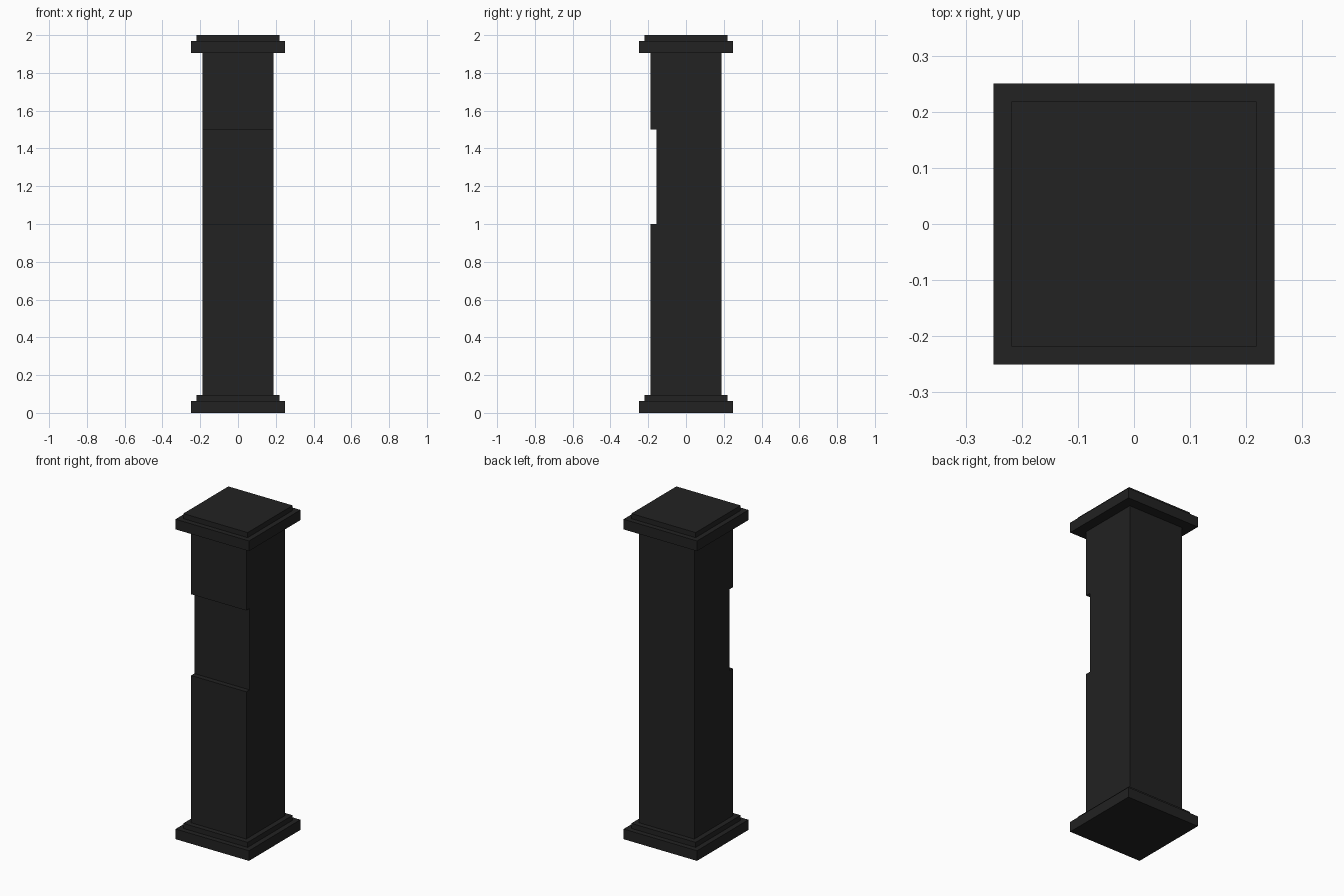
import bpy, bmesh

if "Cube" in bpy.data.objects:
    bpy.data.objects.remove(bpy.data.objects["Cube"])

charcoal = bpy.data.materials.new("charcoal")
charcoal.diffuse_color = (0.016, 0.016, 0.016, 1)
charcoal.use_nodes = True
charcoal.node_tree.nodes["Principled BSDF"].inputs["Base Color"].default_value = charcoal.diffuse_color


def extrude_profile(name, profile, half_width):
    """Extrude a (y, z) outline across x."""
    bm = bmesh.new()
    face = bm.faces.new([bm.verts.new((-half_width, y, z)) for y, z in profile])
    ext = bmesh.ops.extrude_face_region(bm, geom=[face])["geom"]
    bmesh.ops.translate(bm, vec=(2 * half_width, 0, 0),
                        verts=[g for g in ext if isinstance(g, bmesh.types.BMVert)])
    bmesh.ops.recalc_face_normals(bm, faces=bm.faces)
    mesh = bpy.data.meshes.new(name)
    bm.to_mesh(mesh)
    bm.free()
    mesh.materials.append(charcoal)
    obj = bpy.data.objects.new(name, mesh)
    bpy.context.collection.objects.link(obj)
    return obj


def slab(name, half, z0, z1):
    return extrude_profile(name, [(-half, z0), (half, z0), (half, z1), (-half, z1)], half)


# Stepped foot and cap: wide slab with a thinner, narrower slab on top
WIDE, NARROW, SHAFT = 0.25, 0.21875, 0.1875
for part, z in (("base", 0.0), ("cap", 1.90625)):
    slab(part + "_slab", WIDE, z, z + 0.0625)
    slab(part + "_step", NARROW, z + 0.0625, z + 0.09375)

# Square shaft with a recessed band across the front
bottom, top, recess = 0.09375, 1.90625, -SHAFT + 0.03125
extrude_profile("shaft", [
    (SHAFT, bottom), (SHAFT, top), (-SHAFT, top), (-SHAFT, 1.5),
    (recess, 1.5), (recess, 1.0), (-SHAFT, 1.0), (-SHAFT, bottom)], SHAFT)
